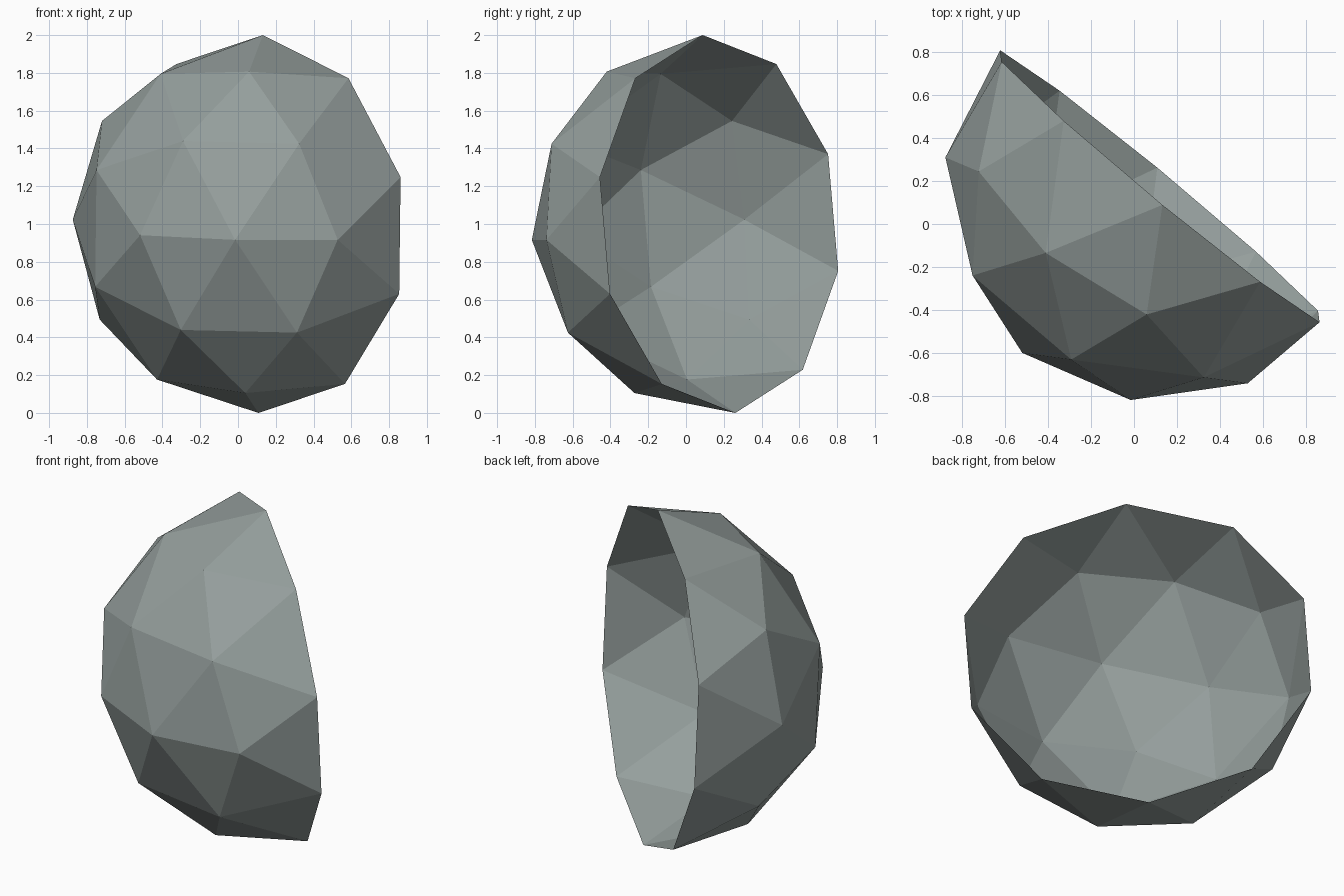
import bpy, bmesh
from mathutils import Vector, Matrix

cube = bpy.data.objects.get("Cube")
if cube:
    bpy.data.objects.remove(cube, do_unlink=True)

# Grey-green material
mat = bpy.data.materials.new("grey_green")
mat.use_nodes = True
colour = (0.30, 0.345, 0.335, 1.0)
mat.diffuse_color = colour
bsdf = next(n for n in mat.node_tree.nodes if n.type == 'BSDF_PRINCIPLED')
bsdf.inputs["Base Color"].default_value = colour

# Faceted sphere, pole on local +z
bpy.ops.mesh.primitive_ico_sphere_add(subdivisions=2, radius=1.004, location=(0, 0, 0))
bowl = bpy.context.object
bowl.name = bowl.data.name = "faceted_bowl"

# Orientation: the pole points to the front right, the open side to the back left
pole = Vector((-0.635, -0.769, -0.059)).normalized()
up = Vector((0.25, -0.277, 0.928))
up = (up - pole * up.dot(pole)).normalized()
side = pole.cross(up)
rotation = Matrix((up, side, pole)).transposed().to_4x4()
placement = Matrix.Translation((0.12, 0.175, 1.0)) @ rotation

# Keep the upper half as an open single-skin shell, then place it
bm = bmesh.new()
bm.from_mesh(bowl.data)
bmesh.ops.delete(bm, geom=[v for v in bm.verts if v.co.z < -0.01], context='VERTS')
bm.transform(placement)
for f in bm.faces:
    f.smooth = False
bm.to_mesh(bowl.data)
bm.free()

bowl.data.materials.append(mat)
